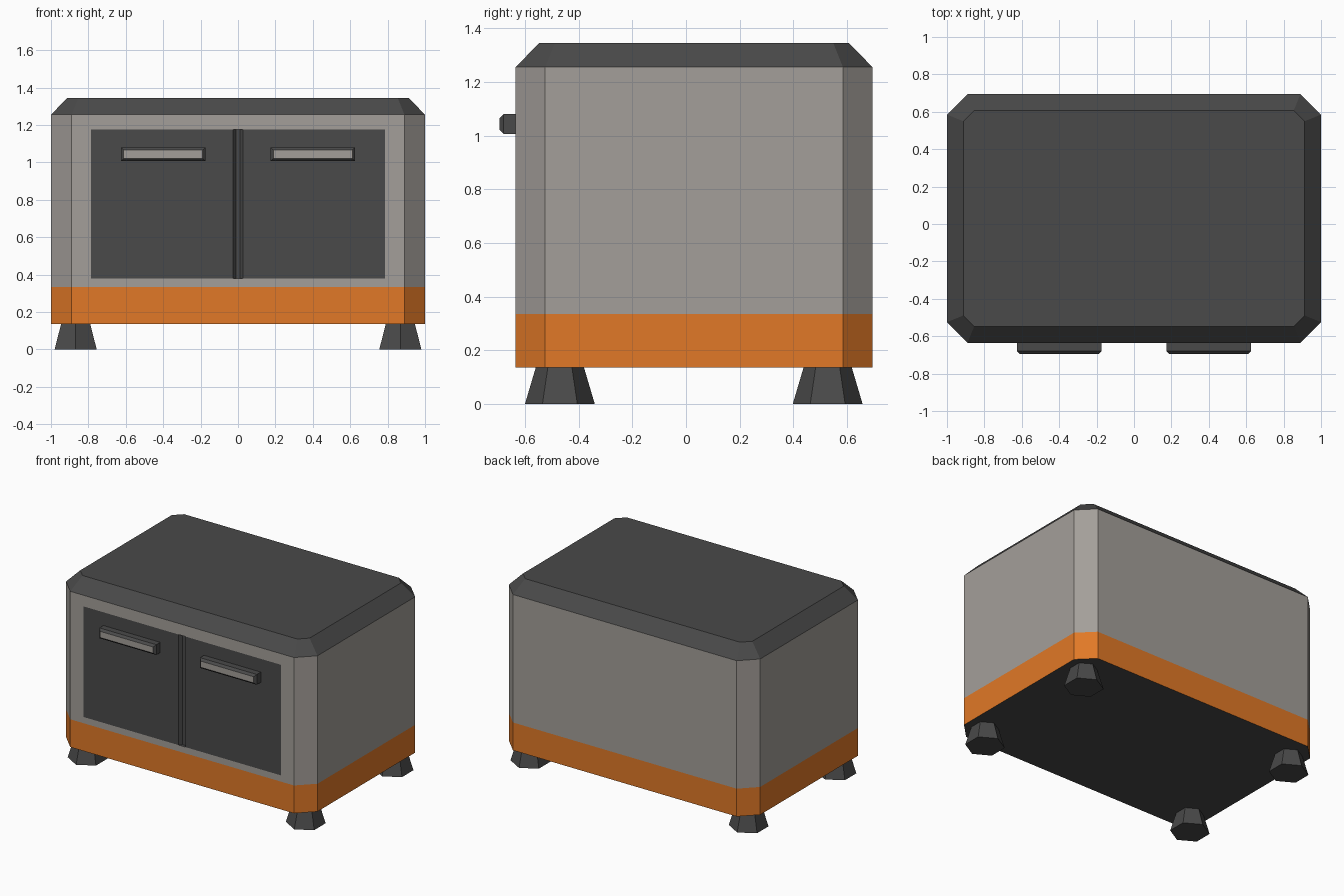
import bpy
import bmesh
import math

cube = bpy.data.objects.get("Cube")
if cube:
    bpy.data.objects.remove(cube, do_unlink=True)


def material(name, rgb):
    mat = bpy.data.materials.new(name)
    mat.use_nodes = True
    mat.diffuse_color = (*rgb, 1)
    mat.node_tree.nodes["Principled BSDF"].inputs["Base Color"].default_value = (*rgb, 1)
    return mat


GREY = material("warm grey", (0.37, 0.345, 0.32))
DARK = material("charcoal", (0.067, 0.067, 0.067))
ORANGE = material("orange", (0.75, 0.19, 0.02))

FRONT, BACK, CORNER = -0.635, 0.695, 0.11
BASE_Z, BAND_Z, EAVE_Z, TOP_Z = 0.135, 0.335, 1.255, 1.345
DOOR_X, DOOR_LOW, DOOR_HIGH = 0.785, 0.38, 1.175


def finish(name, bm, *mats):
    bmesh.ops.remove_doubles(bm, verts=bm.verts, dist=0.0001)
    mesh = bpy.data.meshes.new(name)
    bm.to_mesh(mesh)
    bm.free()
    for mat in mats:
        mesh.materials.append(mat)
    obj = bpy.data.objects.new(name, mesh)
    bpy.context.collection.objects.link(obj)
    return obj


def face(bm, points):
    return bm.faces.new([bm.verts.new(p) for p in points])


def octagon(z, inset=0, c=CORNER):
    """Counter-clockwise rectangle outline with cut corners, front edge first."""
    x, f, b = 1 - inset, FRONT + inset, BACK - inset
    return [(-x + c, f, z), (x - c, f, z), (x, f + c, z), (x, b - c, z),
            (x - c, b, z), (-x + c, b, z), (-x, b - c, z), (-x, f + c, z)]


def loft(bm, low, high, skip=()):
    n = len(low)
    for i in range(n):
        if i not in skip:
            j = (i + 1) % n
            face(bm, [low[i], low[j], high[j], high[i]])


# Orange band with a dark underside
bm = bmesh.new()
loft(bm, octagon(BASE_Z), octagon(BAND_Z))
face(bm, octagon(BASE_Z)[::-1]).material_index = 1
finish("base_band", bm, ORANGE, DARK)

# Grey cabinet walls, with a frame around the door opening
bm = bmesh.new()
loft(bm, octagon(BAND_Z), octagon(EAVE_Z), skip=(0,))


def front_rect(x, low, high):
    return [(-x, FRONT, low), (x, FRONT, low), (x, FRONT, high), (-x, FRONT, high)]


loft(bm, front_rect(1 - CORNER, BAND_Z, EAVE_Z), front_rect(DOOR_X, DOOR_LOW, DOOR_HIGH))
finish("cabinet_walls", bm, GREY)

# Doors filling the opening, parted by a shallow groove
bm = bmesh.new()
depth = FRONT + 0.02
profile = [(-DOOR_X, FRONT), (-0.028, FRONT), (-0.012, depth),
           (0.012, depth), (0.028, FRONT), (DOOR_X, FRONT)]
for (xa, ya), (xb, yb) in zip(profile, profile[1:]):
    face(bm, [(xa, ya, DOOR_LOW), (xb, yb, DOOR_LOW), (xb, yb, DOOR_HIGH), (xa, ya, DOOR_HIGH)])
groove = profile[1:5]
face(bm, [(x, y, DOOR_LOW) for x, y in groove])
face(bm, [(x, y, DOOR_HIGH) for x, y in reversed(groove)])
finish("doors", bm, DARK)

# Bevelled lid
bm = bmesh.new()
top = octagon(TOP_Z, inset=0.088, c=0.058)
loft(bm, octagon(EAVE_Z), top)
face(bm, top)
finish("lid", bm, DARK)

# Door handles with bevelled rims and grey fronts
for side, sign in (("left", 1), ("right", -1)):
    bm = bmesh.new()

    def ring(y, inset):
        x, z = 0.226 - inset, 0.037 - inset
        return [(sign * 0.4 + sx * x, y, 1.043 + sz * z)
                for sx, sz in ((-1, -1), (1, -1), (1, 1), (-1, 1))]

    loft(bm, ring(FRONT, 0), ring(FRONT - 0.045, 0))
    loft(bm, ring(FRONT - 0.045, 0), ring(FRONT - 0.06, 0.015))
    face(bm, ring(FRONT - 0.06, 0.015)).material_index = 1
    finish(side + "_handle", bm, DARK, GREY)

# Tapered six-sided feet
for side, sign in (("left", 1), ("right", -1)):
    for end, y in (("front", -0.47), ("back", 0.528)):
        bm = bmesh.new()
        bmesh.ops.create_cone(bm, cap_ends=True, segments=6, radius1=0.13,
                              radius2=0.09, depth=BASE_Z)
        # Turn each foot so a corner points to the front
        for v in bm.verts:
            r = math.hypot(v.co.x, v.co.y)
            a = round((math.atan2(v.co.y, v.co.x) - math.pi / 2) / (math.pi / 3) - 0.01)
            a = a * math.pi / 3 + math.pi / 2
            v.co.x, v.co.y = r * math.cos(a), r * math.sin(a)
        foot = finish(end + "_" + side + "_foot", bm, DARK)
        foot.location = (sign * 0.868, y, BASE_Z / 2)
